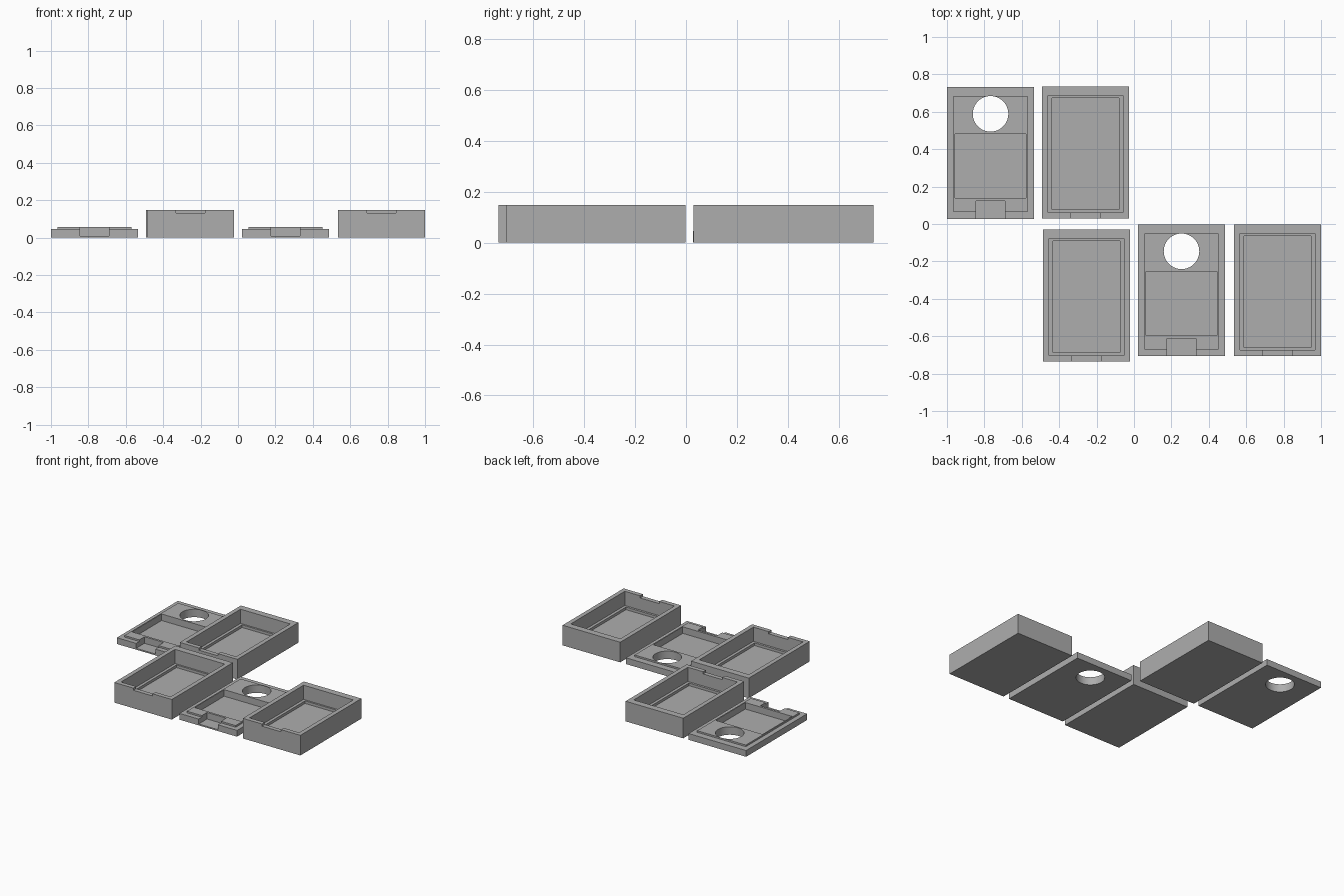
import bpy

if "Cube" in bpy.data.objects:
    bpy.data.objects.remove(bpy.data.objects["Cube"])

W, L, H = 0.466, 0.705, 0.147     # footprint and height of a tray
BASE_Z, TOP_Z = 0.046, 0.058      # lid slab and its raised lip
EPS = 0.02                        # cutter overshoot

grey = bpy.data.materials.new("plain_grey")
grey.diffuse_color = (0.42, 0.42, 0.42, 1)
grey.use_nodes = True
grey.node_tree.nodes["Principled BSDF"].inputs["Base Color"].default_value = grey.diffuse_color


def block(name, x0, x1, y0, y1, z0, z1):
    """Axis-aligned block given by its limits."""
    bpy.ops.mesh.primitive_cube_add(
        size=1, location=((x0 + x1) / 2, (y0 + y1) / 2, (z0 + z1) / 2))
    ob = bpy.context.object
    ob.name = name
    ob.scale = (x1 - x0, y1 - y0, z1 - z0)
    bpy.ops.object.transform_apply(location=True, rotation=False, scale=True)
    return ob


def combine(target, tool, operation="DIFFERENCE"):
    """Apply a boolean and remove the tool object."""
    mod = target.modifiers.new("cut", "BOOLEAN")
    mod.operation, mod.solver, mod.object = operation, "EXACT", tool
    bpy.context.view_layer.objects.active = target
    bpy.ops.object.modifier_apply(modifier=mod.name)
    bpy.data.objects.remove(tool, do_unlink=True)


def finish(ob, x, y):
    ob.location = (x, y, 0)
    ob.data.materials.clear()
    ob.data.materials.append(grey)
    bpy.ops.object.select_all(action="DESELECT")
    ob.select_set(True)
    bpy.context.view_layer.objects.active = ob
    bpy.ops.object.shade_smooth_by_angle(angle=0.52)


def tray(name, x, y):
    """Open tray with a stepped floor and a notch in the front wall."""
    ob = block(name, 0, W, 0, L, 0, H)
    # main cavity
    combine(ob, block("cutter", 0.032, W - 0.032, 0.032, L - 0.048, 0.043, H + EPS))
    # recessed floor inside the ledge
    combine(ob, block("cutter", 0.053, W - 0.053, 0.048, L - 0.061, 0.024, 0.08))
    # front notch
    combine(ob, block("cutter", 0.155, 0.310, -EPS, 0.05, 0.131, H + EPS))
    finish(ob, x, y)


def lid(name, x, y):
    """Flat lid with raised lip, pocket, front slot and round hole."""
    ob = block(name, 0, W, 0, L, 0, BASE_Z)
    combine(ob, block("lip", 0.036, W - 0.036, 0.036, L - 0.048, 0.02, TOP_Z), "UNION")
    # pocket
    combine(ob, block("cutter", 0.044, W - 0.044, 0.112, 0.454, 0.010, TOP_Z + EPS))
    # front slot
    combine(ob, block("cutter", 0.156, 0.311, -EPS, 0.096, 0.010, TOP_Z + EPS))
    # round hole
    bpy.ops.mesh.primitive_cylinder_add(
        vertices=64, radius=0.095, depth=0.3, location=(W / 2, 0.561, 0))
    combine(ob, bpy.context.object)
    finish(ob, x, y)


tray("back_tray", -0.492, 0.030)
tray("front_tray", -0.487, -0.735)
tray("right_tray", 1 - W, -0.707)
lid("left_lid", -1.0, 0.028)
lid("right_lid", 0.021, -0.707)
